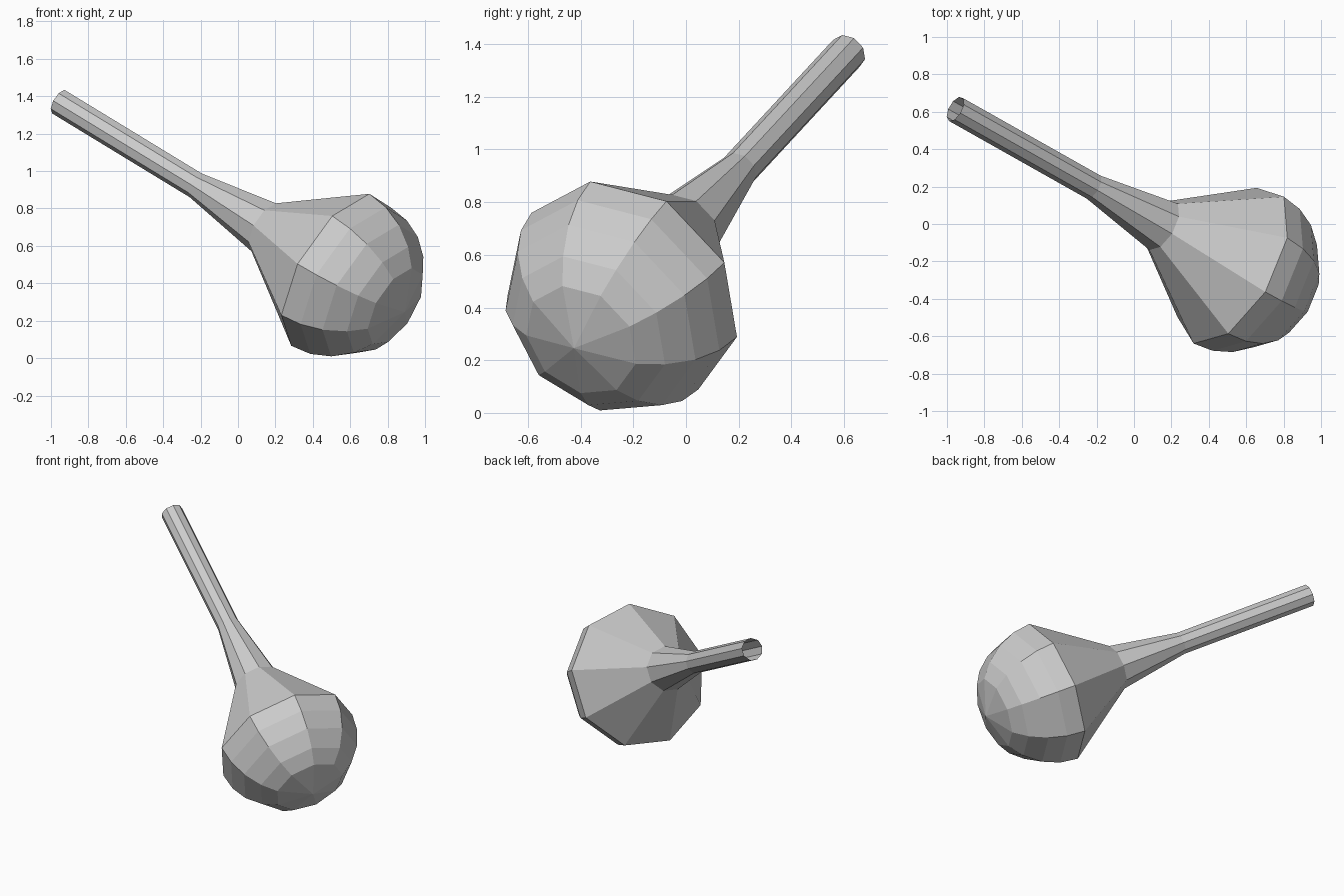
import bpy, bmesh
from math import sin, cos, pi, radians
from mathutils import Vector

if "Cube" in bpy.data.objects:
    bpy.data.objects.remove(bpy.data.objects["Cube"])

SIDES = 9
START = Vector((-0.955, 0.615, 1.37))              # centre of the open tube end
AXIS = Vector((0.770, -0.434, -0.469)).normalized()
U = Vector((0.17, -0.14, 0.413))                   # direction of one corner
U = (U - AXIS * U.dot(AXIS)).normalized()
V = AXIS.cross(U)

# profile along the axis (distance, radius): tube, flared neck, round bulb
R, CENTRE = 0.469, 1.93
profile = [(0, 0.073), (0.955, 0.073), (1.435, 0.148)]
profile += [(CENTRE + R * sin(radians(a)), R * cos(radians(a)))
            for a in (0, 15, 30, 46, 60)]

bm = bmesh.new()


def ring(dist, radius):
    c = START + AXIS * dist
    return [bm.verts.new(c + radius * (U * cos(2 * pi * i / SIDES) + V * sin(2 * pi * i / SIDES)))
            for i in range(SIDES)]


# walls between consecutive rings, tube end left open
rings = [ring(*p) for p in profile]
for a, b in zip(rings, rings[1:]):
    for i in range(SIDES):
        j = (i + 1) % SIDES
        bm.faces.new((a[i], a[j], b[j], b[i]))

# bulb tip
tip = bm.verts.new(START + AXIS * (CENTRE + R))
for i in range(SIDES):
    bm.faces.new((rings[-1][i], rings[-1][(i + 1) % SIDES], tip))

bmesh.ops.recalc_face_normals(bm, faces=bm.faces)
mesh = bpy.data.meshes.new("dropper_bulb")
bm.to_mesh(mesh)
bm.free()
bpy.context.collection.objects.link(bpy.data.objects.new("dropper_bulb", mesh))
